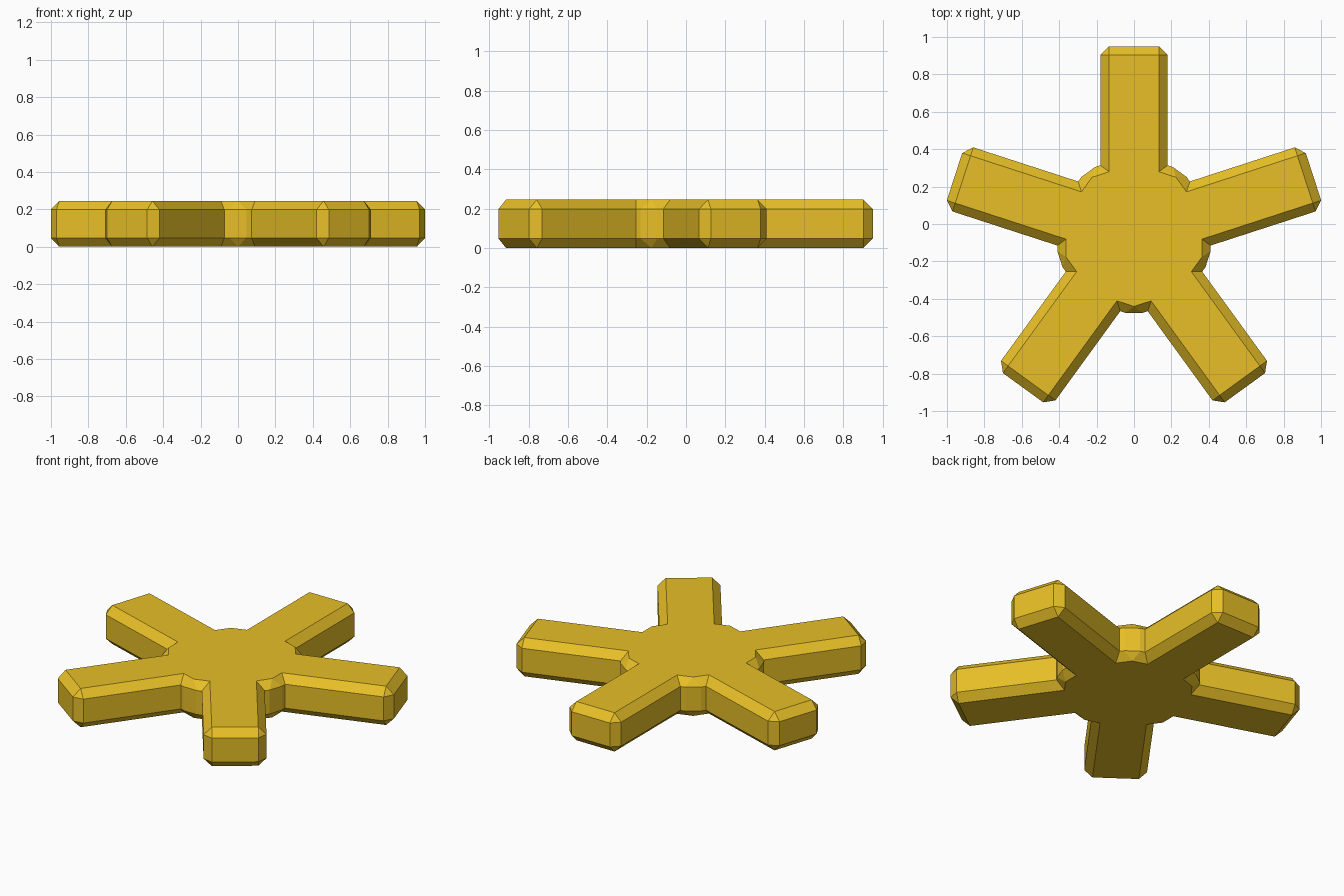
import bpy, bmesh
from math import sin, cos, pi

if "Cube" in bpy.data.objects:
    bpy.data.objects.remove(bpy.data.objects["Cube"])

H, BEVEL = 0.245, 0.047        # thickness, chamfer width
CY = -0.059                    # star centre on y
REACH, HALF_W, ROOT = 1.009, 0.18, 0.25
HUB_R = 0.431

gold = bpy.data.materials.new("gold")
gold.diffuse_color = (0.80, 0.52, 0.02, 1)
gold.use_nodes = True
gold.node_tree.nodes["Principled BSDF"].inputs["Base Color"].default_value = gold.diffuse_color


def chamfered_prism(name, outline):
    """Extrude an outline from z=0 to H and chamfer every edge."""
    bm = bmesh.new()
    face = bm.faces.new([bm.verts.new((x, y, 0)) for x, y in outline])
    ext = bmesh.ops.extrude_face_region(bm, geom=[face], use_keep_orig=True)
    top = [v for v in ext["geom"] if isinstance(v, bmesh.types.BMVert)]
    bmesh.ops.translate(bm, verts=top, vec=(0, 0, H))
    bmesh.ops.recalc_face_normals(bm, faces=bm.faces[:])
    bmesh.ops.bevel(bm, geom=bm.edges[:], offset=BEVEL, offset_type='OFFSET',
                    segments=1, profile=0.5, affect='EDGES')
    bmesh.ops.recalc_face_normals(bm, faces=bm.faces[:])
    mesh = bpy.data.meshes.new(name)
    bm.to_mesh(mesh)
    bm.free()
    mesh.materials.append(gold)
    obj = bpy.data.objects.new(name, mesh)
    bpy.context.collection.objects.link(obj)
    return obj


# Ten-sided hub with a corner pointing along every arm and every valley
star = chamfered_prism("star", [
    (HUB_R * cos(pi / 2 + k * pi / 5), CY + HUB_R * sin(pi / 2 + k * pi / 5))
    for k in range(10)])

# Five chamfered arms, each fused into the hub
for k in range(5):
    a = pi / 2 + k * 2 * pi / 5
    corners = [(ROOT, -HALF_W), (REACH, -HALF_W), (REACH, HALF_W), (ROOT, HALF_W)]
    arm = chamfered_prism("arm", [
        (r * cos(a) - s * sin(a), CY + r * sin(a) + s * cos(a)) for r, s in corners])
    bpy.context.view_layer.objects.active = star
    mod = star.modifiers.new("fuse", 'BOOLEAN')
    mod.operation, mod.solver, mod.object = 'UNION', 'EXACT', arm
    bpy.ops.object.modifier_apply(modifier=mod.name)
    bpy.data.objects.remove(arm)
